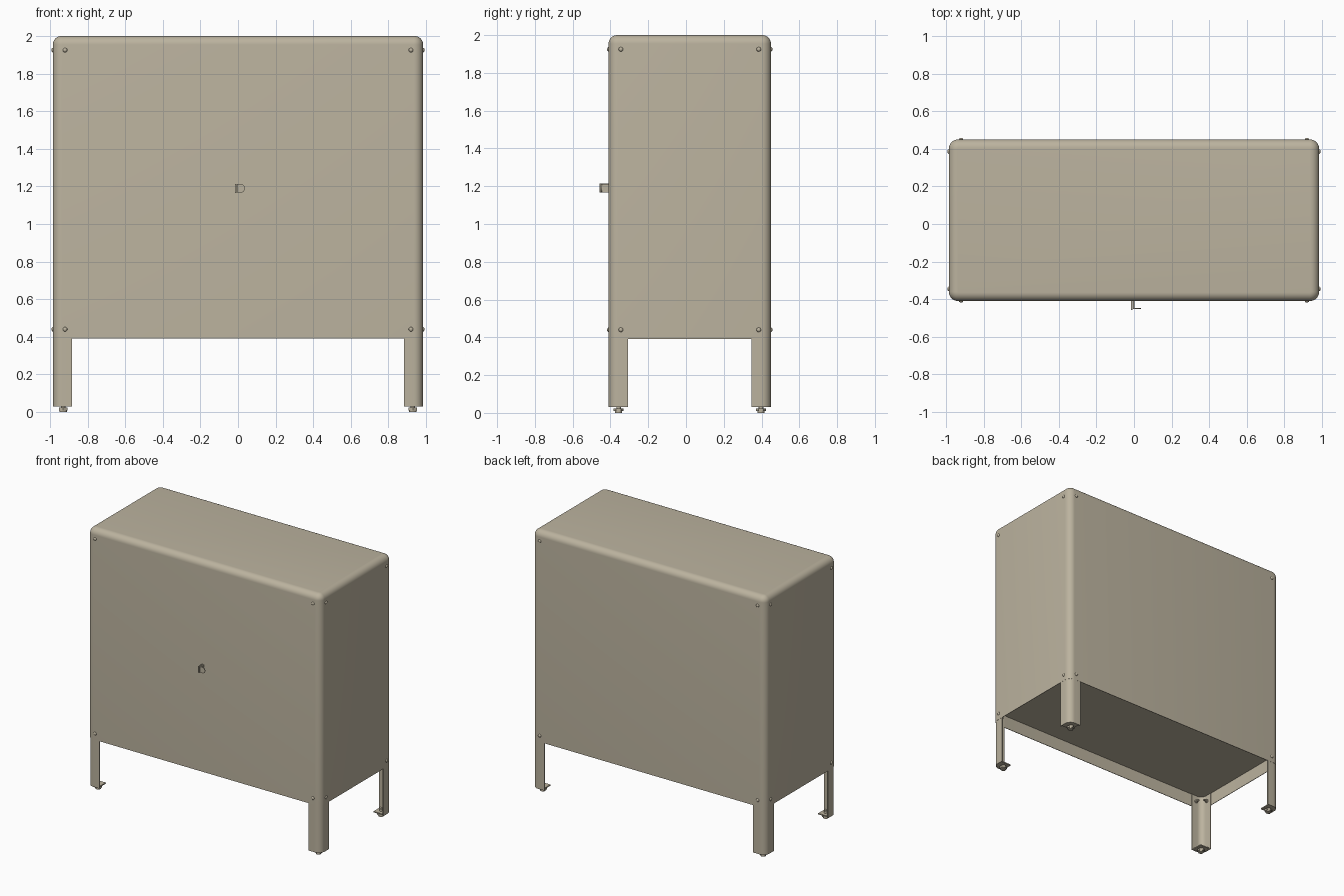
import bpy, bmesh, math
from mathutils import Matrix, Vector

if "Cube" in bpy.data.objects:
    bpy.data.objects.remove(bpy.data.objects["Cube"])

tan = bpy.data.materials.new("warm_beige_paint")
tan.diffuse_color = (0.50, 0.45, 0.345, 1)
tan.use_nodes = True
tan.node_tree.nodes["Principled BSDF"].inputs["Base Color"].default_value = tan.diffuse_color

HX, Y0, Y1 = 0.985, -0.41, 0.45      # outer cabinet limits
HY, CY = (Y1 - Y0) / 2, (Y1 + Y0) / 2
R = 0.05                             # vertical corner radius


def finish(bm, name, smooth=True):
    bmesh.ops.recalc_face_normals(bm, faces=bm.faces)
    me = bpy.data.meshes.new(name)
    bm.to_mesh(me)
    bm.free()
    ob = bpy.data.objects.new(name, me)
    bpy.context.collection.objects.link(ob)
    me.materials.append(tan)
    if smooth:
        bpy.ops.object.select_all(action='DESELECT')
        ob.select_set(True)
        bpy.context.view_layer.objects.active = ob
        bpy.ops.object.shade_smooth_by_angle(angle=math.radians(35))
    return ob


def round_rect(inset, z, n=8):
    r = R - inset
    pts = []
    for i, (sx, sy) in enumerate(((1, 1), (-1, 1), (-1, -1), (1, -1))):
        for k in range(n + 1):
            a = math.pi / 2 * (i + k / n)
            pts.append((sx * (HX - R) + r * math.cos(a),
                        CY + sy * (HY - R) + r * math.sin(a), z))
    return pts


def prism(name, pts, offset):
    bm = bmesh.new()
    a = [bm.verts.new(p) for p in pts]
    b = [bm.verts.new(Vector(p) + Vector(offset)) for p in pts]
    n = len(a)
    bm.faces.new(a)
    bm.faces.new(b[::-1])
    for i in range(n):
        j = (i + 1) % n
        bm.faces.new((a[i], b[i], b[j], a[j]))
    return finish(bm, name)


# cabinet shell: recessed floor, thin lower skirt, walls, rounded top
TR = 0.046
levels = [(0.004, 0.49), (0.004, 0.392), (0, 0.392)]
levels += [(TR * (1 - math.cos(t * math.pi / 16)), 2 - TR + TR * math.sin(t * math.pi / 16))
           for t in range(9)]
bm = bmesh.new()
rings = [[bm.verts.new(p) for p in round_rect(i, z)] for i, z in levels]
for a, b in zip(rings, rings[1:]):
    for i in range(len(a)):
        j = (i + 1) % len(a)
        bm.faces.new((a[i], a[j], b[j], b[i]))
bm.faces.new(rings[0])
bm.faces.new(rings[-1])
finish(bm, "cabinet_shell")


def leg_outline(sx, sy, inset, width, z, solid=False):
    """Corner angle section, bent round the cabinet corner."""
    def side(d):
        r = R - d
        p = [(width, d)]
        p += [(R - r * math.sin(k * math.pi / 16), R - r * math.cos(k * math.pi / 16))
              for k in range(9)]
        return p + [(d, width)]
    pts = side(inset)
    pts += [(width, width)] if solid else side(inset + 0.007)[::-1]
    return [(sx * (HX - u), CY + sy * (HY - v), z) for u, v in pts]


# legs, foot plates and levelling feet at the four corners
for sx in (-1, 1):
    for sy in (-1, 1):
        tag = ("front" if sy < 0 else "back") + ("_left" if sx < 0 else "_right")
        prism(tag + "_leg", leg_outline(sx, sy, 0.001, 0.103, 0.03), (0, 0, 0.459))
        prism(tag + "_foot_plate", leg_outline(sx, sy, 0.004, 0.092, 0.031, True), (0, 0, 0.008))
        bm = bmesh.new()
        x, y = sx * (HX - 0.055), CY + sy * (HY - 0.053)
        for rad, lo, hi, seg in ((0.019, 0, 0.012, 20), (0.027, 0.009, 0.024, 6),
                                 (0.012, 0.02, 0.055, 12)):
            bmesh.ops.create_cone(bm, cap_ends=True, segments=seg, radius1=rad, radius2=rad,
                                  depth=hi - lo, matrix=Matrix.Translation((x, y, (lo + hi) / 2)))
        finish(bm, tag + "_levelling_foot")


def bolt(name, pos, out, inner):
    rot = Vector((0, 0, 1)).rotation_difference(Vector(out)).to_matrix().to_4x4()
    base = Matrix.Translation(pos) @ rot
    bm = bmesh.new()
    # domed head
    bmesh.ops.create_uvsphere(bm, u_segments=14, v_segments=8, radius=0.012,
                              matrix=base @ Matrix.Diagonal((1, 1, 0.65, 1)))
    if inner:  # shank and nut seen from underneath
        for rad, lo, hi, seg in ((0.007, -0.04, 0, 10), (0.013, -0.02, -0.007, 6)):
            bmesh.ops.create_cone(bm, cap_ends=True, segments=seg, radius1=rad, radius2=rad,
                                  depth=hi - lo,
                                  matrix=base @ Matrix.Translation((0, 0, (lo + hi) / 2)))
    finish(bm, name)


# bolts on every face near the corners
for z in (0.44, 1.925):
    for sx in (-1, 1):
        for sy in (-1, 1):
            bolt("long_side_bolt", (sx * 0.92, CY + sy * HY, z), (0, sy, 0), z < 1)
            bolt("end_bolt", (sx * HX, CY + sy * (HY - 0.065), z), (sx, 0, 0), z < 1)

# lock tab: upright plate with a padlock hole
bm = bmesh.new()
N, cy, cz, h = 16, -0.434, 1.19, 0.024
sheets = []
for x in (-0.016, -0.008):
    hole, rim = [], []
    for k in range(N):
        c, s = math.cos(k * math.tau / N), math.sin(k * math.tau / N)
        m = max(abs(c), abs(s))
        hole.append(bm.verts.new((x, cy + 0.008 * c, cz + 0.008 * s)))
        rim.append(bm.verts.new((x, cy + h * c / m, cz + h * s / m)))
    sheets.append((hole, rim))
(h0, r0), (h1, r1) = sheets
for a, b in ((h0, r0), (r0, r1), (r1, h1), (h1, h0)):
    for i in range(N):
        j = (i + 1) % N
        bm.faces.new((a[i], a[j], b[j], b[i]))
finish(bm, "lock_tab")

# door pull: bent tab with a rounded end
prism("door_pull_stem", [(-0.004, -0.405, 1.167), (0.002, -0.405, 1.167),
                         (0.002, -0.452, 1.167), (-0.004, -0.452, 1.167)], (0, 0, 0.046))
face = [(-0.004, -0.452, 1.213), (-0.004, -0.452, 1.167)]
face += [(0.014 + 0.023 * math.cos(a), -0.452, 1.19 + 0.023 * math.sin(a))
         for a in (math.pi * (k / 12 - 0.5) for k in range(13))]
prism("door_pull_grip", face, (0, 0.006, 0))
